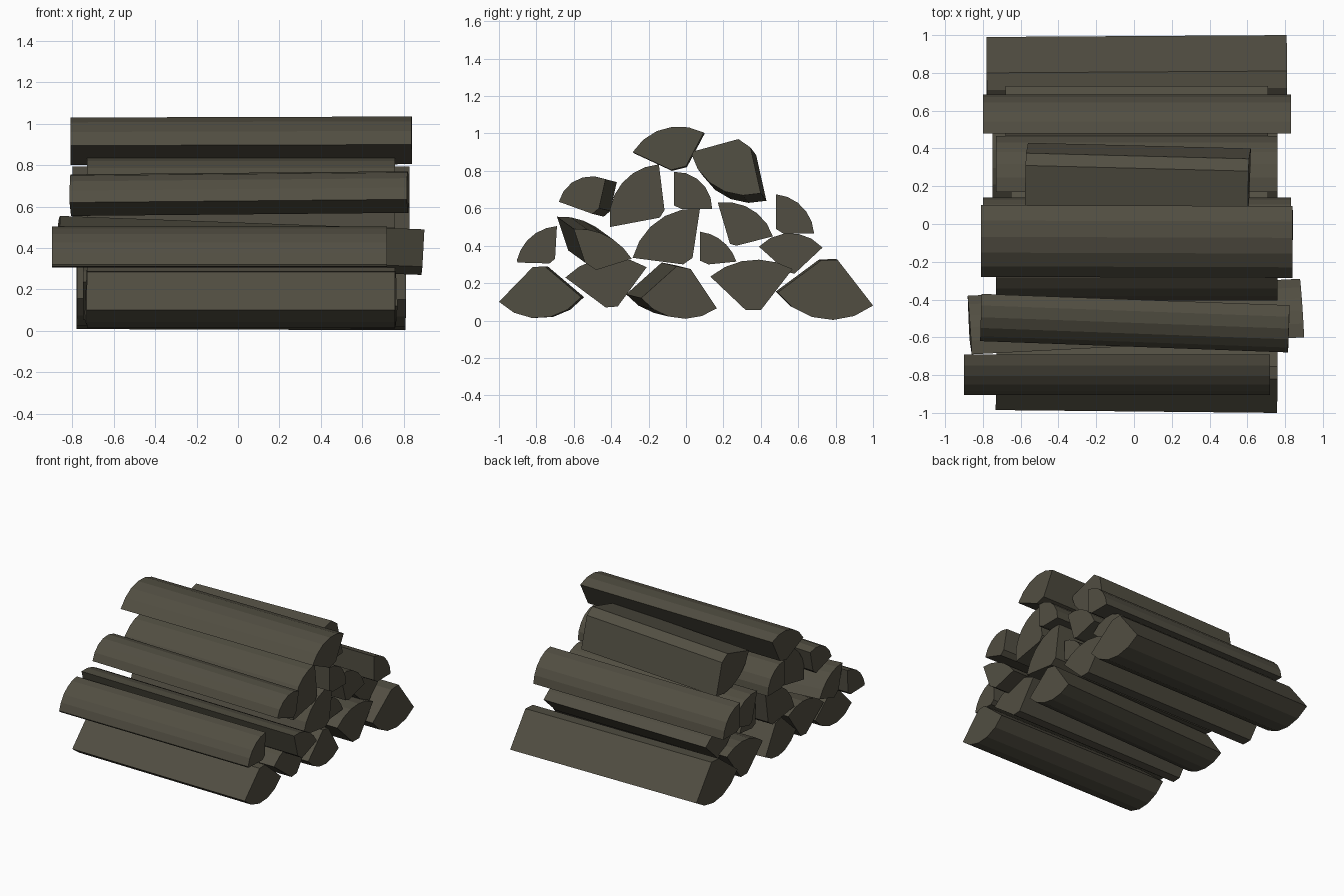
import bpy, bmesh, math
from mathutils import Vector

if "Cube" in bpy.data.objects:
    bpy.data.objects.remove(bpy.data.objects["Cube"])

wood = bpy.data.materials.new("dark weathered wood")
wood.diffuse_color = (0.083, 0.076, 0.054, 1)
wood.use_nodes = True
wood.node_tree.nodes["Principled BSDF"].inputs["Base Color"].default_value = wood.diffuse_color


def arc(a, m, b, n=5):
    """Points on the circle through a, m, b, running from a to b."""
    (ax, ay), (mx, my), (bx, by) = a, m, b
    d = 2 * (ax * (my - by) + mx * (by - ay) + bx * (ay - my))
    sa, sm, sb = ax * ax + ay * ay, mx * mx + my * my, bx * bx + by * by
    cx = (sa * (my - by) + sm * (by - ay) + sb * (ay - my)) / d
    cy = (sa * (bx - mx) + sm * (ax - bx) + sb * (mx - ax)) / d
    r = math.hypot(ax - cx, ay - cy)
    t0 = math.atan2(ay - cy, ax - cx)
    sweep = math.remainder(math.atan2(by - cy, bx - cx) - t0, 2 * math.pi)
    return [(cx + r * math.cos(t0 + sweep * i / n),
             cy + r * math.sin(t0 + sweep * i / n)) for i in range(n + 1)]


def log(name, x0, x1, a, m, b, *tips, drift=(0, 0)):
    """Split log along x: bark arc a-m-b closed by the blunt heartwood tips.
    drift moves the far (-x) end in y, z; the ends stay square to the log."""
    prof = arc(a, m, b) + list(tips)
    mid = Vector((sum(p[0] for p in prof), sum(p[1] for p in prof))) / len(prof)
    bm = bmesh.new()
    rings = []
    for x, k in ((x1, 0), (x0, 1)):
        ring = []
        for y, z in prof:
            skew = (drift[0] * (y - mid.x) + drift[1] * (z - mid.y)) / (x1 - x0)
            ring.append(bm.verts.new((x + skew, y + k * drift[0], z + k * drift[1])))
        rings.append(ring)
    n = len(prof)
    bm.faces.new(rings[0])
    bm.faces.new(rings[1][::-1])
    for i in range(n):
        j = (i + 1) % n
        bm.faces.new((rings[0][i], rings[1][i], rings[1][j], rings[0][j]))
    bmesh.ops.recalc_face_normals(bm, faces=bm.faces)
    me = bpy.data.meshes.new(name)
    bm.to_mesh(me)
    bm.free()
    me.materials.append(wood)
    bpy.context.collection.objects.link(bpy.data.objects.new(name, me))


# bottom row, bark side down
log("bottom_front_log", -.73, .76, (-1, .10), (-.78, .012), (-.56, .125),
    (-.755, .29), (-.82, .285), drift=(.015, 0))
log("bottom_middle_log", -.73, .76, (-.24, .12), (-.03, .01), (.165, .065),
    (.025, .275), (-.05, .29), drift=(-.08, .02))
log("bottom_back_log", -.78, .81, (.49, .15), (.78, .003), (1, .08),
    (.81, .325), (.72, .32), drift=(-.01, .005))

# logs filling the gaps, bark side up
log("front_gap_log", -.73, .76, (-.645, .23), (-.43, .335), (-.21, .285),
    (-.365, .075), (-.43, .07))
log("back_gap_log", -.75, .76, (.13, .235), (.36, .325), (.57, .275),
    (.40, .055), (.32, .055))

# second row
log("second_front_log", -.90, .72, (-.905, .32), (-.82, .455), (-.69, .505),
    (-.70, .33), (-.73, .305), (-.90, .31))
log("second_skewed_log", -.87, .89, (-.60, .49), (-.40, .44), (-.29, .33),
    (-.48, .27), (-.54, .31), drift=(-.09, .065))
log("second_middle_log", -.73, .76, (-.285, .335), (-.15, .535), (.075, .60),
    (.035, .335), (-.015, .30))
log("second_small_log", -.65, .71, (.075, .475), (.20, .42), (.27, .315),
    (.12, .30), (.075, .32))
log("second_back_log", -.68, .71, (.39, .395), (.59, .465), (.73, .39),
    (.58, .25), (.54, .26))

# third row
log("third_front_log", -.81, .82, (-.68, .635), (-.58, .755), (-.43, .755),
    (-.465, .60), (-.50, .57), drift=(.06, -.015))
log("third_middle_log", -.73, .76, (-.405, .60), (-.30, .775), (-.145, .835),
    (-.115, .59), (-.14, .55), (-.405, .50))
log("third_small_log", -.80, .83, (-.065, .795), (.075, .745), (.14, .595),
    (-.02, .595), (-.065, .615))
log("third_inner_back_log", -.73, .76, (.17, .63), (.35, .595), (.465, .45),
    (.27, .40), (.235, .41))
log("third_back_log", -.80, .83, (.48, .675), (.62, .61), (.685, .465),
    (.52, .465), (.48, .49))

# top row
log("top_log", -.81, .84, (-.285, .90), (-.09, 1.033), (.095, 1.005),
    (0, .825), (-.08, .805), drift=(.005, -.005))
log("top_skewed_log", -.57, .61, (.025, .90), (.15, .72), (.40, .68),
    (.345, .925), (.28, .97), drift=(.03, -.04))
